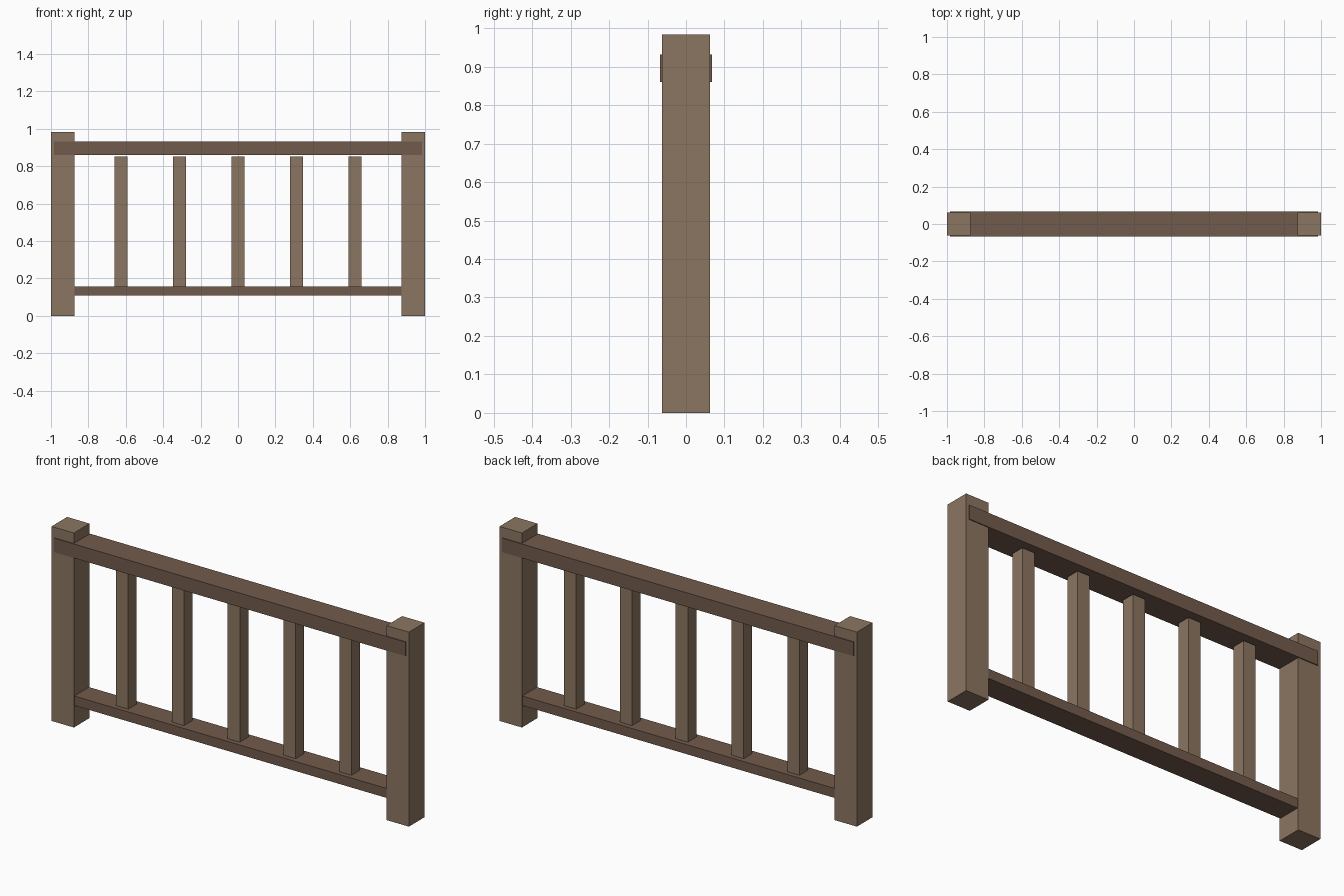
import bpy

if "Cube" in bpy.data.objects:
    bpy.data.objects.remove(bpy.data.objects["Cube"])

def material(name, color):
    m = bpy.data.materials.new(name)
    m.diffuse_color = (*color, 1)
    m.use_nodes = True
    m.node_tree.nodes["Principled BSDF"].inputs["Base Color"].default_value = m.diffuse_color
    return m

light = material("light_wood", (0.26, 0.18, 0.12))
dark = material("dark_wood", (0.17, 0.105, 0.073))

def box(name, x, width, depth, z0, z1, mat):
    bpy.ops.mesh.primitive_cube_add(size=1, location=(x, 0, (z0 + z1) / 2))
    ob = bpy.context.object
    ob.name = name
    ob.scale = (width, depth, z1 - z0)
    bpy.ops.object.transform_apply(location=False, rotation=False, scale=True)
    ob.data.materials.append(mat)
    return ob

# End posts
for side, name in ((-1, "left_post"), (1, "right_post")):
    box(name, side * 0.9375, 0.125, 0.125, 0, 0.984, light)

# Top rail wraps slightly past the post faces, bottom rail sits between the posts
box("top_rail", 0, 1.968, 0.134, 0.86, 0.931, dark)
box("bottom_rail", 0, 1.75, 0.118, 0.11, 0.158, dark)

# Balusters, stopping just short of the top rail
for i in range(5):
    box(f"baluster_{i + 1}", (i - 2) * 0.3125, 0.068, 0.068, 0.158, 0.852, light)
